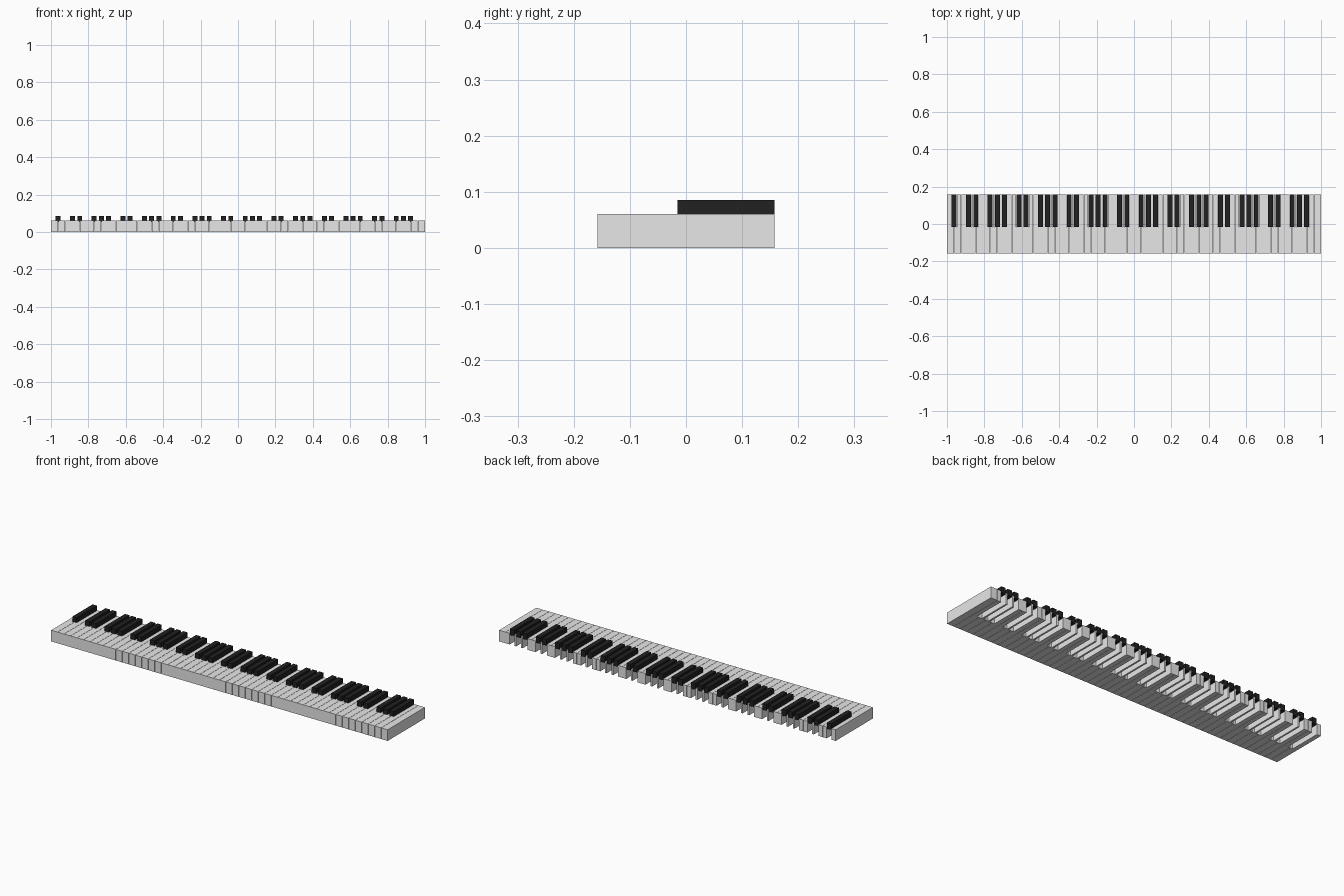
import bpy
import bmesh

cube = bpy.data.objects.get("Cube")
if cube:
    bpy.data.objects.remove(cube, do_unlink=True)

WHITE_COUNT = 52
PITCH = 2 / WHITE_COUNT
GAP = 0.0007           # half the slit between neighbouring white keys
FRONT, BACK = -0.158, 0.158
WHITE_TOP = 0.06
NOTCH_FRONT = -0.017   # where the cut-out for a black key starts
NOTCH_HALF = 0.0145
BLACK_HALF = 0.013
SHARP_AFTER = {0, 2, 3, 5, 6}   # A, C, D, F and G have a black key to their right


def make_material(name, value, roughness):
    mat = bpy.data.materials.new(name)
    mat.use_nodes = True
    color = (value, value, value, 1)
    mat.diffuse_color = color
    shader = mat.node_tree.nodes["Principled BSDF"]
    shader.inputs["Base Color"].default_value = color
    shader.inputs["Roughness"].default_value = roughness
    return mat


def make_key(name, outline, bottom, top, bevel, mat):
    """Extrude a plan outline into a key and round its upper edges."""
    bm = bmesh.new()
    base = bm.faces.new([bm.verts.new((x, y, bottom)) for x, y in outline])
    lifted = bmesh.ops.extrude_face_region(bm, geom=[base])["geom"]
    for v in lifted:
        if isinstance(v, bmesh.types.BMVert):
            v.co.z = top
    bmesh.ops.recalc_face_normals(bm, faces=bm.faces)
    rim = [e for e in bm.edges if all(v.co.z == top for v in e.verts)]
    bmesh.ops.bevel(bm, geom=rim, offset=bevel, segments=2, profile=0.5,
                    affect='EDGES', clamp_overlap=True)
    mesh = bpy.data.meshes.new(name)
    bm.to_mesh(mesh)
    bm.free()
    mesh.materials.append(mat)
    obj = bpy.data.objects.new(name, mesh)
    bpy.context.collection.objects.link(obj)
    bpy.ops.object.select_all(action='DESELECT')
    obj.select_set(True)
    bpy.context.view_layer.objects.active = obj
    bpy.ops.object.shade_smooth_by_angle()
    return obj


ivory = make_material("ivory white", 0.8, 0.4)
ebony = make_material("ebony black", 0.015, 0.4)


def has_sharp(i):
    return 0 <= i < WHITE_COUNT - 1 and i % 7 in SHARP_AFTER


for i in range(WHITE_COUNT):
    edge_l = -1 + i * PITCH
    edge_r = edge_l + PITCH
    left = edge_l + (GAP if i else 0)
    right = edge_r - (GAP if i < WHITE_COUNT - 1 else 0)

    # White key, notched on each side that borders a black key
    outline = [(left, FRONT), (right, FRONT)]
    if has_sharp(i):
        inner = edge_r - NOTCH_HALF
        outline += [(right, NOTCH_FRONT), (inner, NOTCH_FRONT), (inner, BACK)]
    else:
        outline.append((right, BACK))
    if has_sharp(i - 1):
        inner = edge_l + NOTCH_HALF
        outline += [(inner, BACK), (inner, NOTCH_FRONT), (left, NOTCH_FRONT)]
    else:
        outline.append((left, BACK))
    make_key(f"white_key_{i + 1}", outline, 0, WHITE_TOP, 0.003, ivory)

    # Black key over the boundary to the next white key
    if has_sharp(i):
        x0, x1 = edge_r - BLACK_HALF, edge_r + BLACK_HALF
        y0 = NOTCH_FRONT + 0.002
        make_key(f"black_key_{i + 1}", [(x0, y0), (x1, y0), (x1, BACK), (x0, BACK)],
                 0.052, 0.085, 0.003, ebony)
